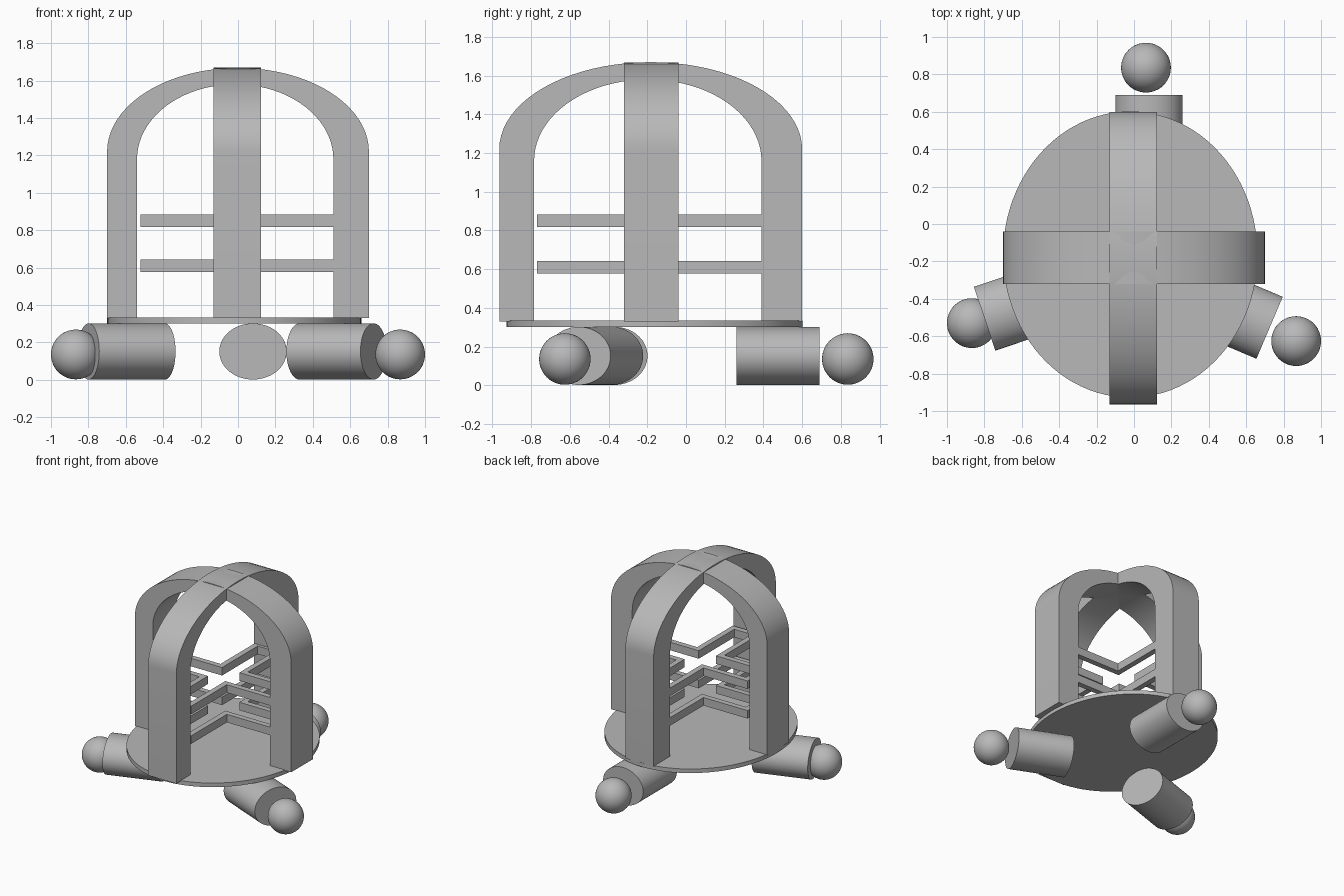
import bpy, bmesh, math
from mathutils import Matrix, Vector

if "Cube" in bpy.data.objects:
    bpy.data.objects.remove(bpy.data.objects["Cube"])

grey = bpy.data.materials.new("plain grey")
grey.use_nodes = True
colour = (0.48, 0.48, 0.48, 1)
grey.diffuse_color = colour
grey.node_tree.nodes["Principled BSDF"].inputs["Base Color"].default_value = colour


def finish(name, bm):
    bmesh.ops.recalc_face_normals(bm, faces=bm.faces)
    mesh = bpy.data.meshes.new(name)
    bm.to_mesh(mesh)
    bm.free()
    mesh.materials.append(grey)
    ob = bpy.data.objects.new(name, mesh)
    bpy.context.collection.objects.link(ob)
    bpy.ops.object.select_all(action="DESELECT")
    ob.select_set(True)
    bpy.context.view_layer.objects.active = ob
    bpy.ops.object.shade_smooth_by_angle(angle=math.radians(30))
    return ob


def cylinder(name, centre, size, turn=None):
    """Elliptical cylinder whose axis is local z."""
    bm = bmesh.new()
    bmesh.ops.create_cone(bm, cap_ends=True, segments=96, radius1=1, radius2=1, depth=1)
    matrix = Matrix.Translation(centre) @ (turn or Matrix()) @ Matrix.Diagonal((*size, 1))
    bmesh.ops.transform(bm, matrix=matrix, verts=bm.verts)
    return finish(name, bm)


def arch_line(low, high, spring, top, base, steps=40):
    """Straight leg, half ellipse, straight leg."""
    mid, radius = (low + high) / 2, (high - low) / 2
    pts = [(low, base)]
    for i in range(steps + 1):
        a = math.pi * (1 - i / steps)
        pts.append((mid + radius * math.cos(a), spring + (top - spring) * math.sin(a)))
    return pts + [(high, base)]


def arch(name, outer, inner, near, far, place):
    """Band between two arch lines, extruded from near to far."""
    bm = bmesh.new()
    rows = [[bm.verts.new(place(u, d, z)) for u, z in line]
            for line, d in ((outer, near), (inner, near), (inner, far), (outer, far))]
    for r in range(4):
        a, b = rows[r], rows[(r + 1) % 4]
        for i in range(len(a) - 1):
            bm.faces.new((a[i], a[i + 1], b[i + 1], b[i]))
    for end in (0, -1):
        bm.faces.new([row[end] for row in rows])
    return finish(name, bm)


def cross_loop(inset, z):
    """Outline of a plus shape, moved inwards by inset."""
    x0, x1, y0, y1 = -0.52 + inset, 0.53 - inset, -0.77 + inset, 0.41 - inset
    l, r, f, b = -0.125 + inset, 0.12 - inset, -0.315 + inset, -0.045 - inset
    return [Vector((x, y, z)) for x, y in (
        (l, y0), (r, y0), (r, f), (x1, f), (x1, b), (r, b),
        (r, y1), (l, y1), (l, b), (x0, b), (x0, f), (l, f))]


def rail(name, low, high, width=0.045):
    bm = bmesh.new()
    rings = [[bm.verts.new(p) for p in cross_loop(inset, z)]
             for inset, z in ((0, low), (0, high), (width, high), (width, low))]
    for k in range(4):
        a, b = rings[k], rings[(k + 1) % 4]
        for i in range(len(a)):
            j = (i + 1) % len(a)
            bm.faces.new((a[i], a[j], b[j], b[i]))
    return finish(name, bm)


# Base plate
cylinder("base_plate", (-0.02, -0.163, 0.318), (0.68, 0.765, 0.033))

# Two crossing arches
arch("side_arch", arch_line(-0.70, 0.70, 1.22, 1.668, 0.33),
     arch_line(-0.54, 0.51, 1.18, 1.58, 0.33), -0.32, -0.04, lambda u, d, z: (u, d, z))
arch("front_back_arch", arch_line(-0.965, 0.60, 1.22, 1.67, 0.33),
     arch_line(-0.785, 0.39, 1.16, 1.58, 0.33), -0.13, 0.123, lambda u, d, z: (d, u, z))

# Cross-shaped rails between the arch legs
rail("lower_rail", 0.578, 0.643)
rail("upper_rail", 0.818, 0.883)

# Three drums lying under the plate, each with a ball at its outer end
feet = {
    "back": ((0.08, 0.475), 90, (0.064, 0.836)),
    "right": ((-0.595, -0.438), 198.5, (-0.867, -0.53)),
    "left": ((0.527, -0.471), -23, (0.867, -0.626)),
}
for side, (drum, heading, ball) in feet.items():
    turn = Matrix.Rotation(math.radians(heading), 4, "Z") @ Matrix.Rotation(math.pi / 2, 4, "Y")
    cylinder(side + "_drum", (*drum, 0.152), (0.15, 0.18, 0.43), turn)
    bm = bmesh.new()
    bmesh.ops.create_uvsphere(bm, u_segments=48, v_segments=24, radius=0.133)
    bmesh.ops.translate(bm, verts=bm.verts, vec=(*ball, 0.136))
    finish(side + "_ball", bm)
